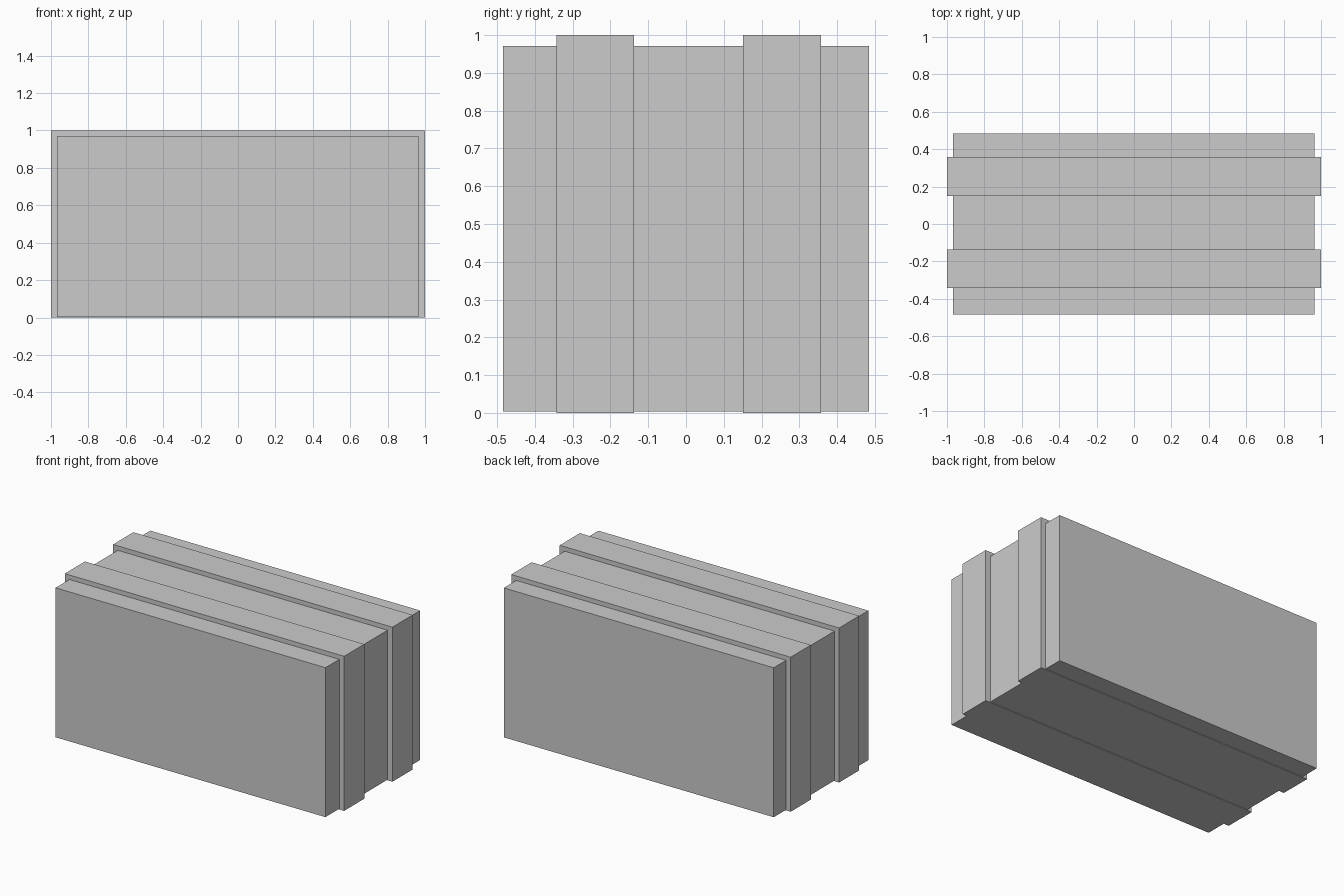
import bpy
import bmesh
from mathutils import Matrix, Vector

if "Cube" in bpy.data.objects:
    bpy.data.objects.remove(bpy.data.objects["Cube"])


def box(name, low, high):
    """Flat-sided box between two opposite corners."""
    low, high = Vector(low), Vector(high)
    bm = bmesh.new()
    bmesh.ops.create_cube(
        bm, size=1,
        matrix=Matrix.Translation((low + high) / 2) @ Matrix.Diagonal((*(high - low), 1)))
    mesh = bpy.data.meshes.new(name)
    bm.to_mesh(mesh)
    bm.free()
    obj = bpy.data.objects.new(name, mesh)
    bpy.context.collection.objects.link(obj)
    return obj


# Main block, set slightly inside the bands
box("crate_body", (-0.967, -0.484, 0.004), (0.965, 0.484, 0.971))

# Two raised bands wrapping the block
for name, y0, y1 in (("front_band", -0.343, -0.137), ("back_band", 0.151, 0.358)):
    box(name, (-1, y0, 0), (1, y1, 1))
